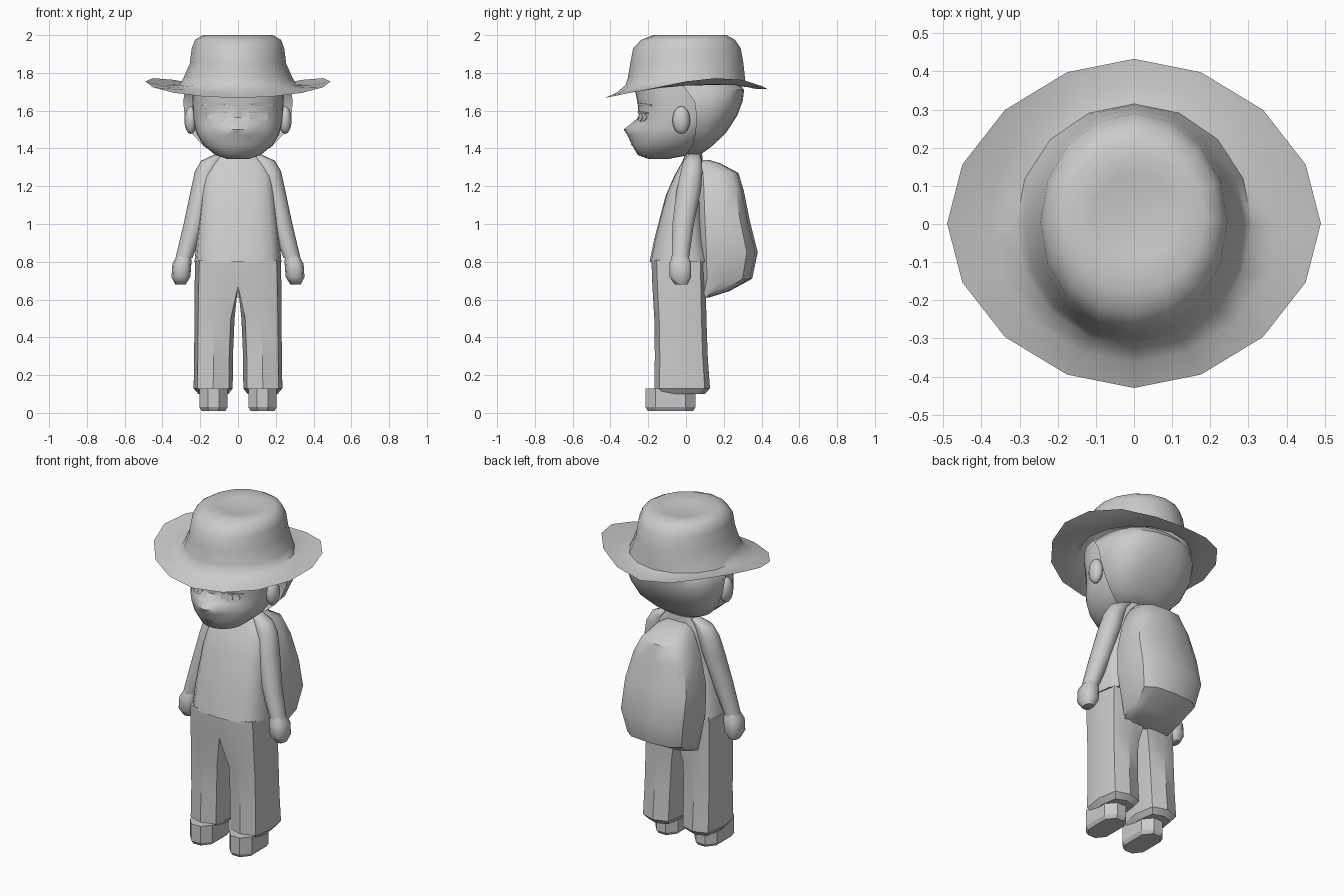
import bpy, bmesh, math
from mathutils import Vector
from mathutils.bvhtree import BVHTree

cube = bpy.data.objects.get("Cube")
if cube:
    bpy.data.objects.remove(cube, do_unlink=True)

grey = bpy.data.materials.new("plain grey")
grey.use_nodes = True
tone = (0.6, 0.6, 0.6, 1)
grey.diffuse_color = tone
grey.node_tree.nodes["Principled BSDF"].inputs["Base Color"].default_value = tone


def finish(name, bm, angle=35):
    bmesh.ops.recalc_face_normals(bm, faces=bm.faces)
    mesh = bpy.data.meshes.new(name)
    bm.to_mesh(mesh)
    bm.free()
    ob = bpy.data.objects.new(name, mesh)
    bpy.context.collection.objects.link(ob)
    mesh.materials.append(grey)
    bpy.ops.object.select_all(action='DESELECT')
    ob.select_set(True)
    bpy.context.view_layer.objects.active = ob
    bpy.ops.object.shade_smooth_by_angle(angle=math.radians(angle))
    return ob


def oval(z, half, front, back, n=16, power=2.0, cx=0.0):
    """Horizontal superellipse spanning front..back in y."""
    pts = []
    for i in range(n):
        a = math.tau * i / n
        c, s = math.cos(a), math.sin(a)
        px = math.copysign(abs(c) ** (2 / power), c)
        py = math.copysign(abs(s) ** (2 / power), s)
        pts.append(Vector((cx + half * px, (front + back) / 2 + (back - front) / 2 * py, z)))
    return pts


def loft(name, rings, caps=(True, True), angle=35):
    bm = bmesh.new()
    loops = [[bm.verts.new(p) for p in r] for r in rings]
    n = len(loops[0])
    for lo, hi in zip(loops, loops[1:]):
        for i in range(n):
            j = (i + 1) % n
            bm.faces.new((lo[i], lo[j], hi[j], hi[i]))
    for loop, wanted in zip((loops[0], loops[-1]), caps):
        if wanted:
            bm.faces.new(loop)
    return finish(name, bm, angle)


# Hat: drooping brim, tapered crown, slightly dented top
outer = oval(1.755, 0.49, -0.43, 0.433, power=1.87)
for p in outer:
    u = p.y / 0.43
    p.z += 0.06 * u - 0.1 * u ** 3 if u > 0 else 0.088 * u
base = oval(1.735, 0.31, -0.32, 0.315)
middle = [a.lerp(b, 0.6) - Vector((0, 0, 0.01)) for a, b in zip(outer, base)]
crown = [(1.775, 0.288, -0.308, 0.312), (1.85, 0.255, -0.295, 0.304), (1.93, 0.245, -0.28, 0.29),
         (1.975, 0.228, -0.238, 0.26), (2.0, 0.185, -0.175, 0.215), (1.988, 0.11, -0.09, 0.13),
         (1.98, 0.04, -0.03, 0.06)]
loft("hat", [outer, middle, base] + [oval(*c) for c in crown], (False, True), 60)

# Head with protruding nose and mouth area
head_rings = []
for z, half, front, back, bump in [
        (1.345, 0.06, -0.20, -0.09, 0), (1.365, 0.12, -0.245, 0.02, 0.01),
        (1.42, 0.185, -0.262, 0.1, 0.025), (1.47, 0.215, -0.265, 0.15, 0.045),
        (1.5, 0.225, -0.265, 0.18, 0.065), (1.53, 0.232, -0.257, 0.2, 0.035),
        (1.565, 0.238, -0.25, 0.2, 0.0), (1.63, 0.24, -0.255, 0.2, 0),
        (1.7, 0.243, -0.268, 0.2, 0), (1.76, 0.24, -0.265, 0.2, 0)]:
    ring = oval(z, half, front, back, 32, 2.3)
    for p in ring:
        if p.y < 0:
            p.y -= bump * math.exp(-(p.x / 0.09) ** 2)
    head_rings.append(ring)
head = loft("head", head_rings, angle=50)

# Hair: rounded shell behind the ears
hair_rings = []
for z, half, front, back in [(1.37, 0.11, 0.0, 0.08), (1.41, 0.18, 0.03, 0.135),
                             (1.48, 0.245, 0.05, 0.21), (1.575, 0.283, 0.055, 0.272),
                             (1.65, 0.29, 0.045, 0.3), (1.71, 0.28, 0.0, 0.308),
                             (1.755, 0.24, -0.03, 0.27)]:
    full = oval(z, half, 2 * front - back, back, 24, 2.4)
    hair_rings.append(full[:13])
loft("hair", hair_rings, angle=40)

# Face details as thin plates laid on the head
skin = BVHTree.FromPolygons([v.co for v in head.data.vertices],
                            [p.vertices for p in head.data.polygons])


def plate(name, cx, cz, half, tall, tilt=0.0, lift=0.005, n=12):
    bm = bmesh.new()
    loops = []
    for depth in (-0.001, lift):
        loop = []
        for i in range(n):
            a = math.tau * i / n
            x = cx + half * math.cos(a)
            z = cz + tall * math.sin(a) + tilt * half * math.cos(a)
            hit = skin.ray_cast(Vector((x, -1, z)), Vector((0, 1, 0)))[0]
            loop.append(bm.verts.new((x, hit.y - depth, z)))
        loops.append(loop)
    for i in range(n):
        j = (i + 1) % n
        bm.faces.new((loops[0][i], loops[0][j], loops[1][j], loops[1][i]))
    bm.faces.new(loops[1])
    finish(name, bm)


plate("mouth", 0, 1.42, 0.03, 0.004)

for side, s in (("left", 1), ("right", -1)):
    plate(side + "_eye", s * 0.11, 1.565, 0.05, 0.024)
    plate(side + "_iris", s * 0.108, 1.566, 0.02, 0.021, lift=0.008)
    plate(side + "_eyelid", s * 0.115, 1.59, 0.06, 0.006, -s * 0.05, 0.008)
    plate(side + "_eyebrow", s * 0.13, 1.632, 0.065, 0.007, -s * 0.06, 0.008)

    # Ear
    bm = bmesh.new()
    bmesh.ops.create_uvsphere(bm, u_segments=12, v_segments=8, radius=1)
    for v in bm.verts:
        v.co = (s * 0.25 + 0.034 * v.co.x, -0.025 + 0.047 * v.co.y,
                1.55 + 0.074 * v.co.z)
    finish(side + "_ear", bm, 60)

    # Sleeved arm and hand: height, centre x, centre y, half width, half depth
    arm = [(1.37, 0.09, 0.045, 0.03, 0.03), (1.335, 0.14, 0.035, 0.055, 0.05),
           (1.28, 0.168, 0.03, 0.06, 0.06), (1.18, 0.19, 0.015, 0.06, 0.068),
           (1.0, 0.23, -0.015, 0.058, 0.06), (0.82, 0.286, -0.03, 0.045, 0.048)]
    hand = [(0.84, 0.283, -0.03, 0.035, 0.04), (0.79, 0.297, -0.03, 0.05, 0.06),
            (0.72, 0.302, -0.03, 0.05, 0.06), (0.68, 0.305, -0.025, 0.028, 0.035)]
    for part, rows, power in (("_arm", arm, 2), ("_hand", hand, 2.6)):
        loft(side + part, [oval(z, w, y - d, y + d, 10, power, s * x) for z, x, y, w, d in rows],
             angle=60)

    # Trouser leg: height, inner x, outer x, front, back
    leg = [(0.81, 0.0, 0.226, -0.183, 0.105), (0.67, 0.0, 0.23, -0.178, 0.105),
           (0.5, 0.018, 0.231, -0.168, 0.108), (0.3, 0.027, 0.232, -0.165, 0.115),
           (0.13, 0.028, 0.235, -0.168, 0.127), (0.1, 0.05, 0.21, -0.145, 0.1)]
    leg_rings = []
    for z, inner, out, front, back in leg:
        ring = oval(z, (out - inner) / 2, front, back, 8, 3.3, s * (inner + out) / 2)
        for p in ring:
            # The hip part meets the other leg flush on the middle plane
            if inner == 0 and abs(p.x) < 0.05:
                p.x = 0
                if abs(p.y - (front + back) / 2) > 0.05:
                    p.y = front if p.y < 0 else back
        leg_rings.append(ring)
    loft(side + "_trouser_leg", leg_rings, angle=30)

    # Shoe with cut corners
    shoe = []
    for z, grow in ((0.01, -0.012), (0.03, 0), (0.13, 0)):
        w, d = 0.075 + grow, 0.132 + grow
        corner = [(w, 0.6 * d), (0.4 * w, d)]
        quads = [(1, 1, 1), (-1, 1, -1), (-1, -1, 1), (1, -1, -1)]
        shoe.append([Vector((s * 0.13 + qx * x, -0.082 + qy * y, z))
                     for qx, qy, order in quads for x, y in corner[::order]])
    loft(side + "_shoe", shoe, angle=25)

# Shirt and neck
shirt = [(0.8, 0.23, -0.193, 0.135), (0.92, 0.22, -0.168, 0.105), (1.15, 0.195, -0.108, 0.083),
         (1.26, 0.18, -0.06, 0.085), (1.32, 0.15, -0.025, 0.09), (1.375, 0.09, 0.0, 0.085)]
loft("shirt", [oval(*row, 16, 3.0) for row in shirt], angle=40)
loft("neck", [oval(z, 0.06, -0.01, 0.08, 10) for z in (1.34, 1.43)])

# Backpack, wide and slanted at the bottom
pack = [(0.61, 0.15, 0.08, 0.12), (0.645, 0.17, 0.07, 0.23), (0.71, 0.195, 0.06, 0.35),
        (0.85, 0.225, 0.05, 0.38), (1.02, 0.222, 0.05, 0.337), (1.18, 0.182, 0.05, 0.305),
        (1.27, 0.14, 0.05, 0.278), (1.32, 0.1, 0.05, 0.185), (1.34, 0.06, 0.05, 0.12)]
loft("backpack", [oval(*row, 12, 3.2) for row in pack], angle=40)
